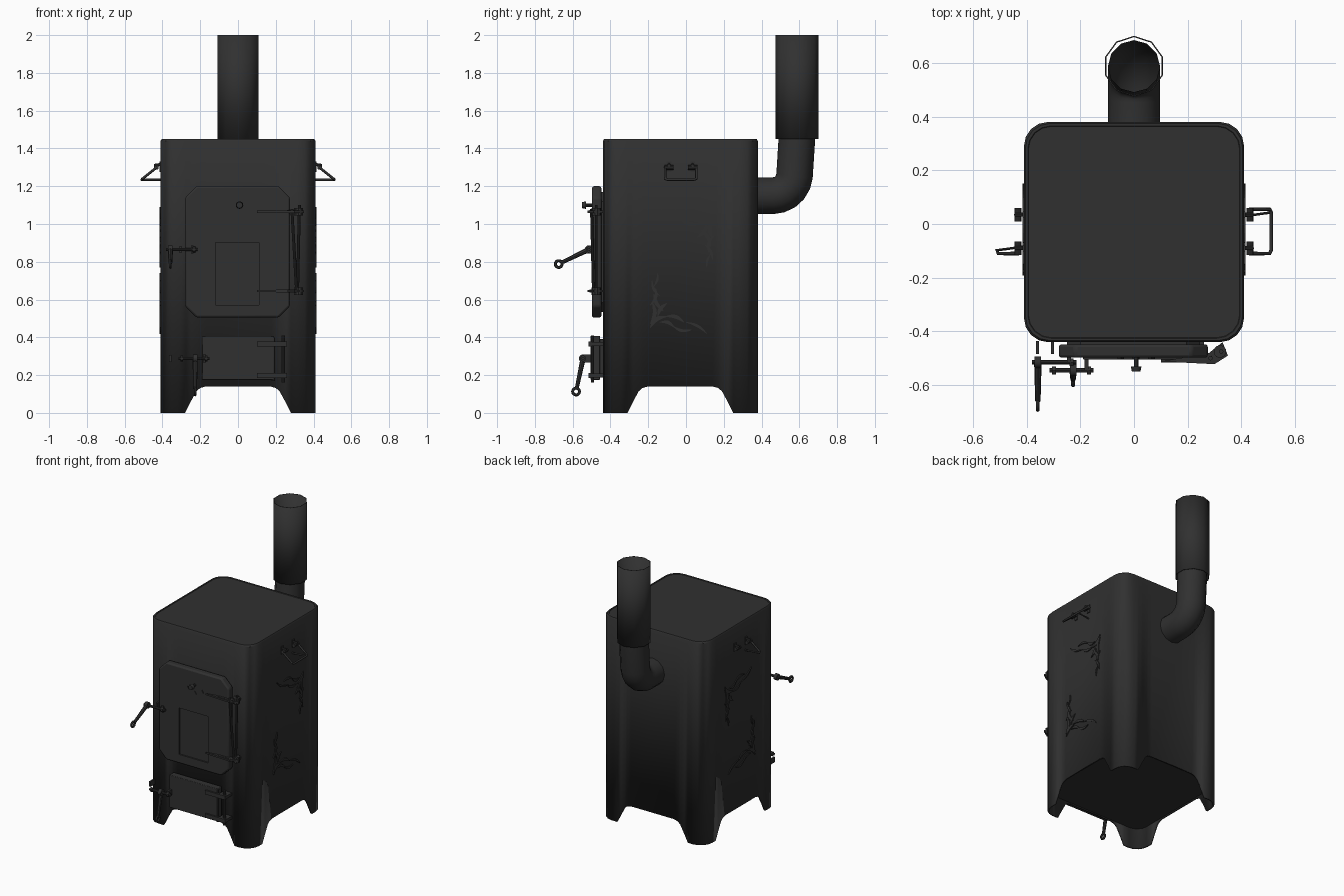
import bpy, bmesh, math
from mathutils import Vector, Matrix

if "Cube" in bpy.data.objects:
    bpy.data.objects.remove(bpy.data.objects["Cube"])

mat = bpy.data.materials.new("dark_iron")
mat.diffuse_color = (0.03, 0.03, 0.03, 1)
mat.use_nodes = True
mat.node_tree.nodes["Principled BSDF"].inputs["Base Color"].default_value = mat.diffuse_color
CY = -0.03   # body centre in y


def finish(name, bm, smooth=True, bevel=0, solid=0):
    bmesh.ops.recalc_face_normals(bm, faces=bm.faces)
    me = bpy.data.meshes.new(name)
    bm.to_mesh(me)
    bm.free()
    ob = bpy.data.objects.new(name, me)
    bpy.context.collection.objects.link(ob)
    me.materials.append(mat)
    if solid:
        m = ob.modifiers.new("wall", 'SOLIDIFY')
        m.thickness, m.offset = solid, -1
    if bevel:
        m = ob.modifiers.new("bevel", 'BEVEL')
        m.width, m.segments, m.limit_method = bevel, 2, 'ANGLE'
    if smooth:
        select(ob)
        bpy.ops.object.shade_smooth_by_angle(angle=math.radians(35))
    return ob


def select(ob):
    bpy.ops.object.select_all(action='DESELECT')
    ob.select_set(True)
    bpy.context.view_layer.objects.active = ob


def add_cyl(bm, a, b, r, r2=None, n=10):
    a, b = Vector(a), Vector(b)
    d = b - a
    M = Matrix.Translation((a + b) / 2) @ d.to_track_quat('Z', 'Y').to_matrix().to_4x4()
    bmesh.ops.create_cone(bm, cap_ends=True, segments=n, radius1=r,
                          radius2=r if r2 is None else r2, depth=d.length, matrix=M)


def add_box(bm, lo, hi):
    lo, hi = Vector(lo), Vector(hi)
    M = Matrix.Translation((lo + hi) / 2) @ Matrix.Diagonal((*(hi - lo), 1))
    bmesh.ops.create_cube(bm, size=1, matrix=M)


def add_prism(bm, pts, shift):
    f = bm.faces.new([bm.verts.new(p) for p in pts])
    g = bmesh.ops.extrude_face_region(bm, geom=[f])["geom"]
    bmesh.ops.translate(bm, verts=[v for v in g if isinstance(v, bmesh.types.BMVert)], vec=shift)
    # keep the starting cap so the prism is closed
    if not f.is_valid:
        bm.faces.new([v for v in bm.verts if v.is_boundary])


def add_ring(bm, c, r, t, n=14, k=6):
    rows = []
    for i in range(n):
        a = 2 * math.pi * i / n
        rows.append([bm.verts.new((c[0] + t * math.sin(2 * math.pi * j / k),
                                   c[1] + (r + t * math.cos(2 * math.pi * j / k)) * math.cos(a),
                                   c[2] + (r + t * math.cos(2 * math.pi * j / k)) * math.sin(a)))
                     for j in range(k)])
    for i in range(n):
        p, q = rows[i], rows[(i + 1) % n]
        for j in range(k):
            bm.faces.new((p[j], q[j], q[(j + 1) % k], p[(j + 1) % k]))


def tube(name, path, r, res=2, caps=True):
    cu = bpy.data.curves.new(name, 'CURVE')
    cu.dimensions, cu.bevel_depth, cu.bevel_resolution, cu.use_fill_caps = '3D', r, res, caps
    s = cu.splines.new('POLY')
    s.points.add(len(path) - 1)
    for p, co in zip(s.points, path):
        p.co = (*co, 1)
    ob = bpy.data.objects.new(name, cu)
    bpy.context.collection.objects.link(ob)
    select(ob)
    bpy.ops.object.convert(target='MESH')
    ob = bpy.context.object
    ob.data.materials.append(mat)
    bpy.ops.object.shade_smooth_by_angle(angle=math.radians(50))
    return ob


# Body: rounded square wall whose lower edge is notched into four legs
notch = [(-0.28, 0), (-0.25, 0.06), (-0.22, 0.115), (-0.2, 0.132), (-0.17, 0.14)]
H, R = 0.41, 0.09
side = notch + [(-u, z) for u, z in reversed(notch)]
outline = []
for q in range(4):
    rot = Matrix.Rotation(q * math.pi / 2, 2)
    for u, z in side:
        outline.append((rot @ Vector((u, -H)), z))
    for i in range(5):
        a = -math.pi / 2 + i * math.pi / 8
        outline.append((rot @ Vector((H - R + R * math.cos(a), R - H + R * math.sin(a))), 0))
bm = bmesh.new()
rings = []
for zt, k in ((None, 1), (1.44, 1), (1.45, 0.985), (1.45, 0.965), (1.447, 0.96)):
    rings.append([bm.verts.new((p.x * k, p.y * k + CY, z if zt is None else zt)) for p, z in outline])
for lo, hi in zip(rings, rings[1:]):
    for i in range(len(lo)):
        j = (i + 1) % len(lo)
        bm.faces.new((lo[i], lo[j], hi[j], hi[i]))
bm.faces.new(rings[-1])
finish("stove_body", bm, solid=0.012)

# Floor plate above the legs
bm = bmesh.new()
add_prism(bm, [(p.x * 0.98, p.y * 0.98 + CY, 0.145) for p, z in outline], (0, 0, 0.012))
finish("floor_plate", bm)

# Flue: elbow out of the back and upright pipe
path = [(0, 0.36, 1.15), (0, 0.46, 1.15)]
for i in range(1, 6):
    a = math.radians(i * 17)
    path.append((0, 0.46 + 0.115 * math.sin(a), 1.15 + 0.115 * (1 - math.cos(a))))
tube("flue_elbow", path + [(0, 0.588, 1.47)], 0.097, 4, False)
bm = bmesh.new()
bmesh.ops.create_cone(bm, cap_ends=False, segments=10, radius1=0.113, radius2=0.113, depth=0.55,
                      matrix=Matrix.Translation((0, 0.588, 1.725)))
finish("flue_pipe", bm, solid=0.005)


# Fire door with chamfered corners and a recessed window
def chamfered(x0, x1, z0, z1, c, y):
    return [(x0 + c, y, z0), (x1 - c, y, z0), (x1, y, z0 + c), (x1, y, z1 - c),
            (x1 - c, y, z1), (x0 + c, y, z1), (x0, y, z1 - c), (x0, y, z0 + c)]


bm = bmesh.new()
add_prism(bm, chamfered(-0.28, 0.275, 0.505, 1.2, 0.06, -0.498), (0, 0.05, 0))
door = finish("fire_door", bm, bevel=0.01)
bm = bmesh.new()
add_box(bm, (-0.118, -0.55, 0.57), (0.112, -0.488, 0.902))
cutter = finish("window_cutter", bm, smooth=False)
cutter.hide_render = True
cutter.hide_set(True)
m = door.modifiers.new("window", 'BOOLEAN')
m.object, m.operation, m.solver = cutter, 'DIFFERENCE', 'EXACT'
bm = bmesh.new()
add_prism(bm, chamfered(-0.25, 0.245, 0.535, 1.17, 0.05, -0.455), (0, 0.02, 0))
finish("door_seal", bm)

# Air vent: knob and small fan-shaped openings
bm = bmesh.new()
add_cyl(bm, (0.008, -0.49, 1.1), (0.008, -0.53, 1.1), 0.009)
add_cyl(bm, (0.008, -0.53, 1.1), (0.008, -0.55, 1.1), 0.02, 0.016, 12)
for a in (-55, 0, 55):
    x, z = 0.008 + 0.07 * math.sin(math.radians(a)), 1.095 - 0.05 * math.cos(math.radians(a))
    add_prism(bm, [(x - 0.013, -0.503, z - 0.008), (x + 0.013, -0.503, z - 0.008), (x, -0.503, z + 0.014)],
              (0, 0.008, 0))
finish("air_vent", bm)

# Fire door hinges: straps, knuckles and long pin
bm = bmesh.new()
for z in (1.065, 0.645):
    add_box(bm, (0.2, -0.512, z - 0.008), (0.31, -0.496, z + 0.008))
    add_prism(bm, [(0.1, -0.512, z - 0.006), (0.3, -0.522, z - 0.006), (0.35, -0.49, z - 0.006),
                   (0.33, -0.44, z - 0.006), (0.28, -0.48, z - 0.006)], (0, 0, 0.012))
    add_cyl(bm, (0.32, -0.475, z - 0.02), (0.32, -0.475, z + 0.02), 0.024)
add_cyl(bm, (0.315, -0.475, 0.63), (0.325, -0.475, 1.1), 0.008)
add_cyl(bm, (0.31, -0.49, 0.645), (0.285, -0.5, 1.08), 0.008)
finish("fire_door_hinge", bm)

# Ash door with its frame
bm = bmesh.new()
add_box(bm, (-0.19, -0.505, 0.175), (0.19, -0.455, 0.408))
add_box(bm, (-0.17, -0.46, 0.195), (0.17, -0.43, 0.39))
finish("ash_door", bm, bevel=0.004)
bm = bmesh.new()
for z in (0.365, 0.198):
    add_box(bm, (0.1, -0.516, z - 0.014), (0.26, -0.5, z + 0.014))
    add_box(bm, (0.2, -0.512, z - 0.01), (0.26, -0.438, z + 0.01))
for x, e in ((0.24, 0.01), (0.187, 0)):
    add_cyl(bm, (x, -0.495, 0.17 - e), (x, -0.495, 0.4 + e), 0.009)
finish("ash_door_hinge", bm)


# Latches: cross bar with nuts, swinging arm with ring, catch on the body
def latch(name, x0, x1, xa, y, z, end, xc):
    bm = bmesh.new()
    add_cyl(bm, (x0, y, z), (x1, y, z), 0.009)
    for x in (x0 + 0.01, x1 - 0.025):
        add_cyl(bm, (x, y, z), (x + 0.014, y, z), 0.017, n=6)
    add_box(bm, (x1 - 0.035, y, z - 0.02), (x1 - 0.02, -0.44, z + 0.02))
    hub, tip = Vector((xa, y, z)), Vector((xa, *end))
    d = (tip - hub).normalized()
    add_cyl(bm, hub - Vector((0.012, 0, 0)), hub + Vector((0.012, 0, 0)), 0.022, n=12)
    add_cyl(bm, hub, tip - d * 0.016, 0.014, 0.01, 8)
    add_ring(bm, tip, 0.018, 0.008)
    add_box(bm, (xc, -0.485, z - 0.018), (xc + 0.012, -0.435, z + 0.018))
    finish(name, bm)


latch("fire_door_latch", -0.38, -0.215, -0.358, -0.515, 0.865, (-0.674, 0.788), -0.31)
latch("ash_door_latch", -0.315, -0.15, -0.227, -0.545, 0.288, (-0.582, 0.113), -0.365)


# Side carrying handles and ornaments, repeated on both sides
def leaf(bm, s, flip, y0, z0, y1, z1, bend, w):
    a, b = Vector((y0, z0)), Vector((y1, z1))
    if flip:   # lower ornament is the upper one turned half round
        a, b = Vector((-0.04, 1.51)) - a, Vector((-0.04, 1.51)) - b
    n = Vector((a.y - b.y, b.x - a.x)).normalized()
    up, dn = [], []
    for i in range(7):
        t = i / 6
        c = a.lerp(b, t) + n * bend * math.sin(math.pi * t)
        h = n * (w * math.sin(math.pi * t) ** 0.8 if 0 < i < 6 else 0.0015)
        up.append(c + h)
        dn.append(c - h)
    add_prism(bm, [(s * 0.408, p.x, p.y) for p in up + dn[::-1]], (s * 0.008, 0, 0))


leaves = [(0.15, 1.06, 0.06, 1.0, 0.02, 0.012), (0.15, 1.04, 0.14, 0.92, -0.02, 0.011),
          (0.1, 1.03, 0.02, 1.06, 0.015, 0.009), (0.07, 1.0, -0.03, 1.03, 0.015, 0.01),
          (0.03, 1.05, -0.07, 1.07, -0.015, 0.008), (-0.04, 1.03, -0.15, 1.09, 0.012, 0.007),
          (0.11, 1.0, 0.06, 0.93, 0.012, 0.01), (0.08, 0.97, 0.13, 0.88, 0.012, 0.01),
          (0.15, 0.94, 0.12, 0.85, -0.015, 0.008), (0.1, 0.89, 0.14, 0.81, 0.012, 0.007),
          (0.13, 0.84, 0.11, 0.77, -0.008, 0.006)]
for s, side_name in ((1, "right"), (-1, "left")):
    y0, y1 = -0.11, 0.055
    loop = [(0.43, 1.3), (0.505, 1.24), (0.511, 1.235)]
    pts = [(s * x, y0, z) for x, z in loop[:2]] + [(s * 0.511, y0 + 0.012, 1.235)]
    pts += [(s * x, 2 * CY + 0.005 - y, z) for x, y, z in reversed(pts)]
    tube(side_name + "_handle_loop", pts, 0.007)
    bm = bmesh.new()
    for y in (-0.09, 0.035):
        add_box(bm, (s * 0.405, y - 0.012, 1.275), (s * 0.416, y + 0.012, 1.33))
        add_cyl(bm, (s * 0.41, y, 1.315), (s * 0.445, y, 1.31), 0.008)
        add_cyl(bm, (s * 0.432, y - 0.025, 1.3), (s * 0.432, y + 0.025, 1.3), 0.013)
    finish(side_name + "_handle_bracket", bm)
    bm = bmesh.new()
    for flip in (False, True):
        for l in leaves:
            leaf(bm, s, flip, *l)
    finish(side_name + "_ornament", bm, smooth=False)
